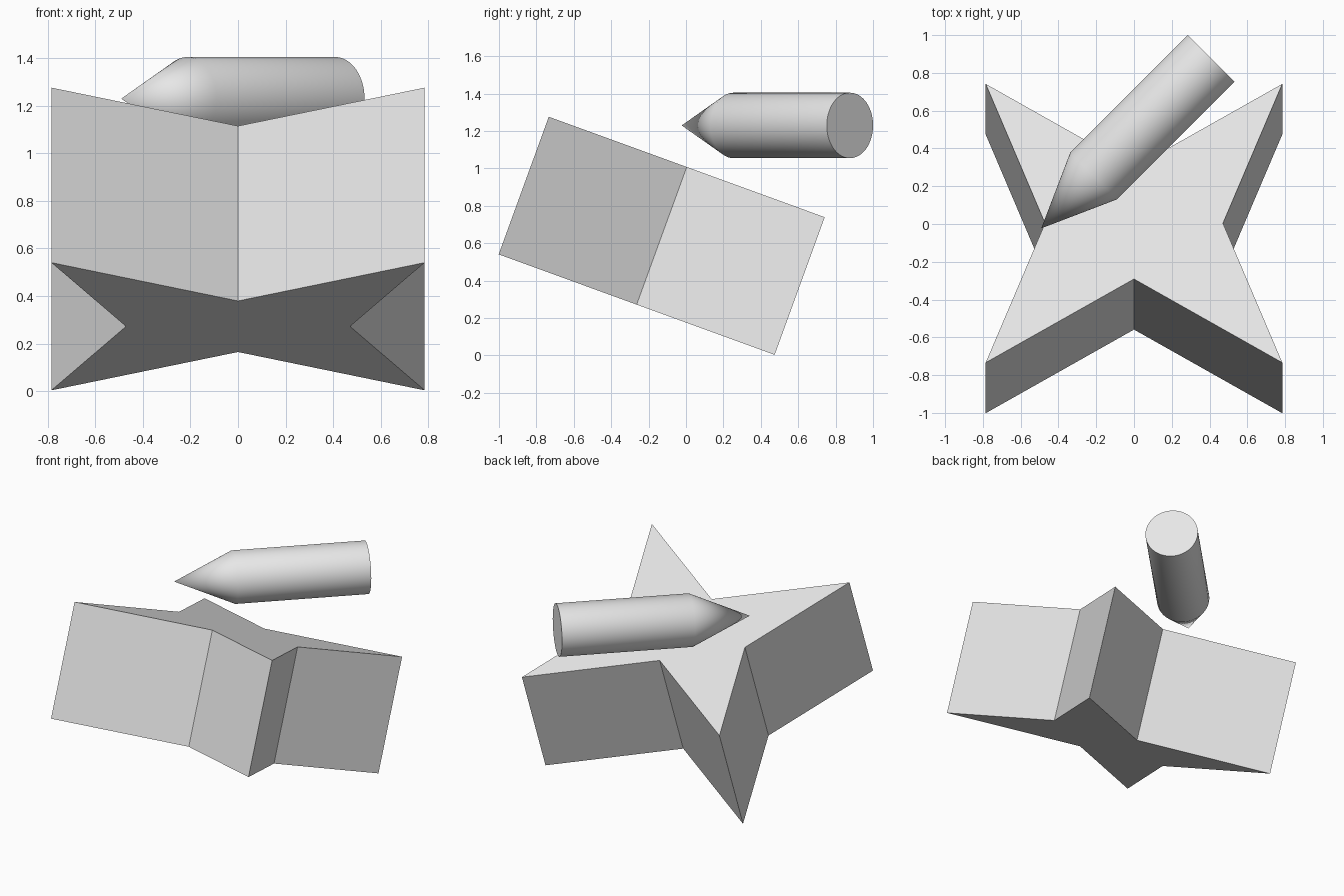
import bpy, bmesh, math
from mathutils import Matrix

if "Cube" in bpy.data.objects:
    bpy.data.objects.remove(bpy.data.objects["Cube"])

grey = bpy.data.materials.new("plain grey")
grey.diffuse_color = (0.8, 0.8, 0.8, 1)
grey.use_nodes = True
grey.node_tree.nodes["Principled BSDF"].inputs["Base Color"].default_value = grey.diffuse_color


def add_object(name, bm, matrix):
    bmesh.ops.recalc_face_normals(bm, faces=bm.faces)
    mesh = bpy.data.meshes.new(name)
    bm.to_mesh(mesh)
    bm.free()
    mesh.transform(matrix)
    mesh.materials.append(grey)
    obj = bpy.data.objects.new(name, mesh)
    bpy.context.collection.objects.link(obj)
    return obj


# Four-pointed star block, tilted down towards the back
R, THICK = 0.785, 0.783
outline = [(1, 1), (0, 0.4), (-1, 1), (-0.6, 0), (-1, -1), (0, -0.4), (1, -1), (0.6, 0)]
bm = bmesh.new()
base = bm.faces.new([bm.verts.new((x * R, y * R, -THICK / 2)) for x, y in outline])
top = bmesh.ops.extrude_face_region(bm, geom=[base])["geom"]
bmesh.ops.translate(bm, vec=(0, 0, THICK),
                    verts=[v for v in top if isinstance(v, bmesh.types.BMVert)])
add_object("star_block", bm,
           Matrix.Translation((0, -0.13, 0.64)) @ Matrix.Rotation(math.radians(-20), 4, 'X'))

# Pointed rod: tip, shoulder ring and flat end, lathed along its axis
SEG, RADIUS, SHOULDER, LENGTH = 64, 0.175, 0.392, 1.272
bm = bmesh.new()
tip = bm.verts.new((0, 0, 0))
rings = [[bm.verts.new((RADIUS * math.cos(2 * math.pi * i / SEG),
                        RADIUS * math.sin(2 * math.pi * i / SEG), z)) for i in range(SEG)]
         for z in (SHOULDER, LENGTH)]
for i in range(SEG):
    j = (i + 1) % SEG
    bm.faces.new((tip, rings[0][j], rings[0][i]))
    bm.faces.new((rings[0][i], rings[0][j], rings[1][j], rings[1][i]))
bm.faces.new(rings[1])
rod = add_object("pointed_rod", bm,
                 Matrix.Translation((-0.491, -0.023, 1.23))
                 @ Matrix.Rotation(math.radians(45), 4, 'Z')
                 @ Matrix.Rotation(math.radians(90), 4, 'Y'))
bpy.context.view_layer.objects.active = rod
rod.select_set(True)
bpy.ops.object.shade_smooth_by_angle(angle=math.radians(30))
